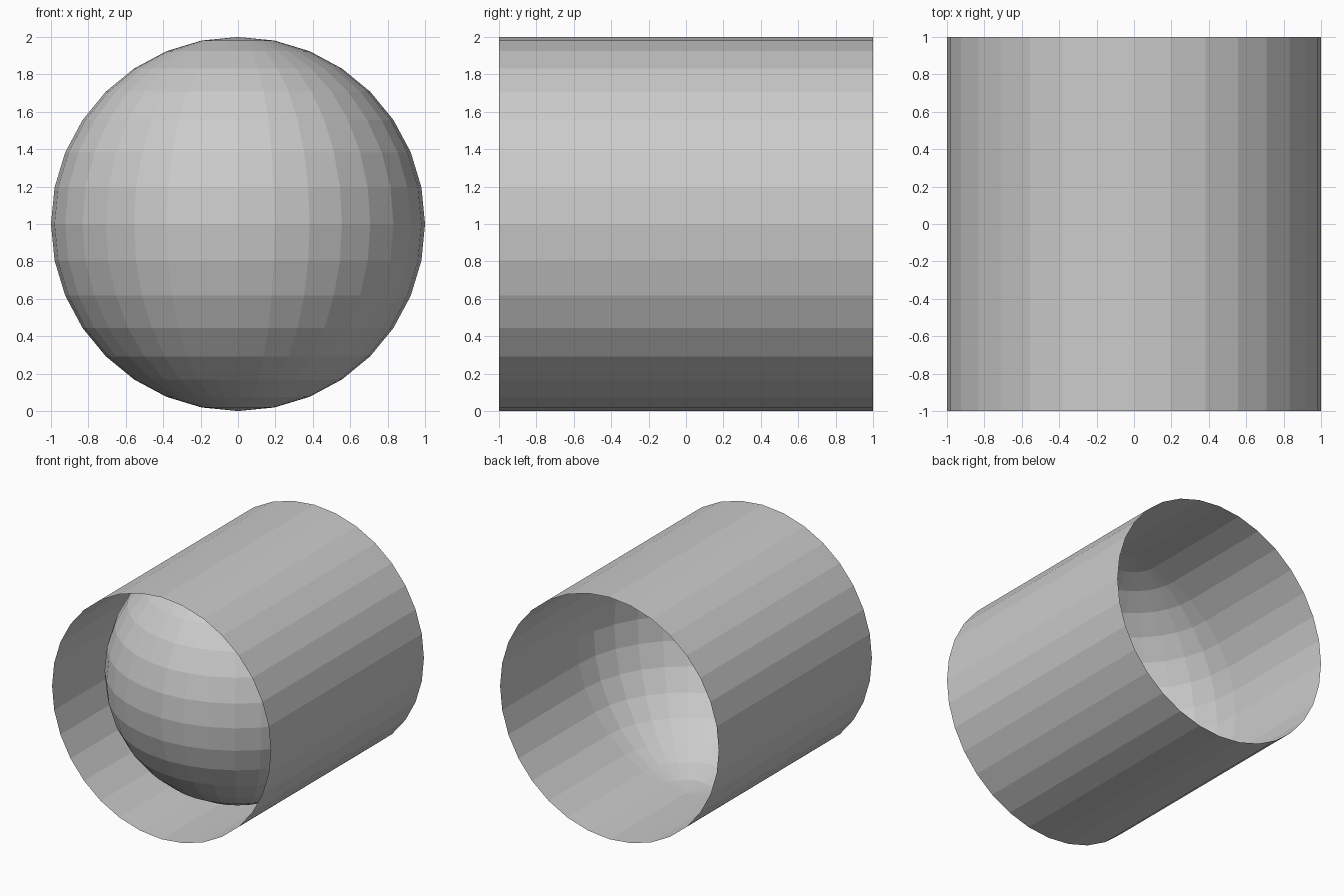
import bpy, bmesh, math
from mathutils import Matrix

if "Cube" in bpy.data.objects:
    bpy.data.objects.remove(bpy.data.objects["Cube"])

grey = bpy.data.materials.new("plain grey")
grey.diffuse_color = (0.6, 0.6, 0.6, 1)
grey.use_nodes = True
grey.node_tree.nodes["Principled BSDF"].inputs["Base Color"].default_value = grey.diffuse_color


def add_part(name, bm):
    """Turn a bmesh into a grey, flat-shaded object one unit above the floor."""
    mesh = bpy.data.meshes.new(name)
    bm.to_mesh(mesh)
    bm.free()
    mesh.materials.append(grey)
    obj = bpy.data.objects.new(name, mesh)
    obj.location.z = 1
    bpy.context.collection.objects.link(obj)
    return obj


# Open tube lying along y, 32 sides
bm = bmesh.new()
bmesh.ops.create_cone(bm, cap_ends=False, segments=32, radius1=1, radius2=1,
                      depth=2, matrix=Matrix.Rotation(math.radians(90), 4, 'X'))
add_part("tube", bm)

# Front half of a sphere with poles at top and bottom, open at the back
bm = bmesh.new()
bmesh.ops.create_uvsphere(bm, u_segments=32, v_segments=16, radius=1)
back = [f for f in bm.faces if f.calc_center_median().y > 0]
bmesh.ops.delete(bm, geom=back, context='FACES')
add_part("dome", bm)
